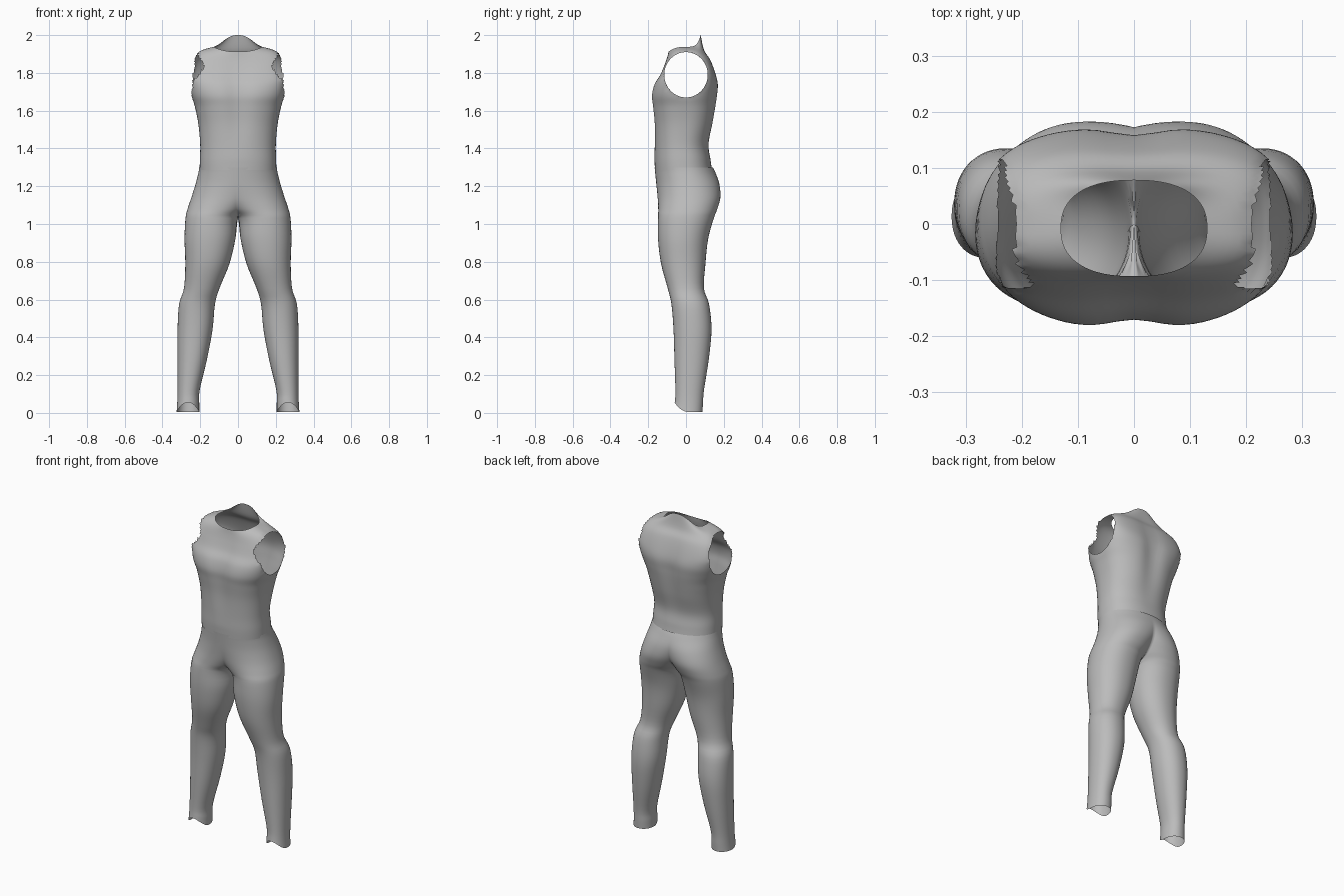
import bpy, bmesh, math

if "Cube" in bpy.data.objects:
    bpy.data.objects.remove(bpy.data.objects["Cube"], do_unlink=True)

fabric = bpy.data.materials.new("grey fabric")
fabric.use_nodes = True
GREY = (0.5, 0.5, 0.5, 1)
fabric.diffuse_color = GREY
fabric.node_tree.nodes["Principled BSDF"].inputs["Base Color"].default_value = GREY


def smooth_rows(rows, steps):
    """Catmull-Rom interpolation between key cross-sections."""
    out = []
    for i in range(len(rows) - 1):
        a, b, c, d = (rows[max(0, min(len(rows) - 1, i + k))] for k in (-1, 0, 1, 2))
        for s in range(steps):
            t = s / steps
            out.append([0.5 * (2*q + (r - p)*t + (2*p - 5*q + 4*r - u)*t*t
                               + (3*q - p - 3*r + u)*t**3)
                        for p, q, r, u in zip(a, b, c, d)])
    return out + [list(rows[-1])]


def power(v, n):
    return math.copysign(abs(v) ** (2 / n), v)


def loft(rings):
    bm = bmesh.new()
    grid = [[bm.verts.new(p) for p in ring] for ring in rings]
    for low, high in zip(grid, grid[1:]):
        for j in range(len(low) - 1):
            bm.faces.new((low[j], low[j + 1], high[j + 1], high[j]))
    bmesh.ops.remove_doubles(bm, verts=bm.verts, dist=0.0005)
    return bm


def finish(bm, name):
    mesh = bpy.data.meshes.new(name)
    bm.to_mesh(mesh)
    bm.free()
    mesh.materials.append(fabric)
    for face in mesh.polygons:
        face.use_smooth = True
    obj = bpy.data.objects.new(name, mesh)
    bpy.context.collection.objects.link(obj)
    return obj


# Torso: side z, front z, back z, half width, front y, back y, squareness, skew, dent
torso_keys = [
    (1.285, 1.285, 1.285, .203, -.164, .138, 2.3, 0, 0),
    (1.34, 1.34, 1.34, .202, -.167, .130, 2.3, 0, 0),
    (1.42, 1.42, 1.42, .200, -.168, .122, 2.3, 0, .003),
    (1.53, 1.53, 1.53, .210, -.172, .146, 2.4, 0, .01),
    (1.62, 1.62, 1.62, .228, -.181, .162, 2.5, 0, .014),
    (1.68, 1.68, 1.68, .245, -.186, .170, 2.6, .05, .016),
    (1.74, 1.74, 1.74, .250, -.170, .172, 2.9, .12, .014),
    (1.80, 1.79, 1.80, .250, -.138, .157, 3.2, .18, .01),
    (1.87, 1.84, 1.87, .235, -.116, .130, 3.2, .15, .006),
    (1.915, 1.88, 1.92, .200, -.102, .098, 2.9, .08, .003),
    (1.938, 1.912, 2.0, .130, -.093, .078, 2.4, 0, 0),
]
SEGMENTS = 96
rings = []
for zs, zf, zb, w, yf, yb, n, skew, dent in smooth_rows(torso_keys, 5):
    ring = []
    for j in range(SEGMENTS + 1):
        a = 2 * math.pi * j / SEGMENTS
        c, s = math.cos(a), math.sin(a)
        mid, half = (yf + yb) / 2, (yb - yf) / 2
        x, y = w * power(c, n), mid + half * power(s, n)
        x += math.copysign(skew * y * abs(power(c, n)), c)
        y -= math.copysign(dent * math.exp(-(x / .06) ** 2), s) * abs(s)
        z = zs + (zb - zs) * s**4 if s > 0 else zs + (zf - zs) * s**2
        ring.append((x, y, z))
    rings.append(ring)
bm = loft(rings)

# Armholes: remove the side faces and round off the opening
HOLE_Y, HOLE_Z, RY, RZ = 0, 1.79, .115, .12


def reach(p):
    return math.hypot((p.y - HOLE_Y) / RY, (p.z - HOLE_Z) / RZ)


side_faces = [f for f in bm.faces if abs(f.calc_center_median().x) > .15
              and reach(f.calc_center_median()) < 1]
rim = {v for f in side_faces for v in f.verts}
bmesh.ops.delete(bm, geom=side_faces, context="FACES")
for v in rim:
    if v.is_valid and v.link_faces:
        k = reach(v.co)
        v.co.y = HOLE_Y + (v.co.y - HOLE_Y) / k
        v.co.z = HOLE_Z + (v.co.z - HOLE_Z) / k
finish(bm, "sleeveless_top")

# Leg: z, outer x, inner x front, inner x back, front y, back y, front hem lift
leg_keys = [
    (.005, .325, .205, .205, -.060, .087, .05),
    (.05, .322, .205, .205, -.058, .090, .02),
    (.12, .320, .203, .203, -.056, .095, 0),
    (.28, .320, .165, .165, -.061, .120, 0),
    (.44, .320, .135, .135, -.066, .135, 0),
    (.575, .312, .122, .122, -.077, .122, 0),
    (.66, .286, .098, .098, -.097, .095, 0),
    (.79, .279, .045, .045, -.132, .103, 0),
    (.92, .283, .014, .014, -.148, .117, 0),
    (1.03, .278, 0, 0, -.148, .147, 0),
    (1.08, .267, -.06, -.03, -.147, .166, 0),
    (1.14, .247, -.14, -.07, -.150, .182, 0),
    (1.21, .225, -.20, -.13, -.157, .177, 0),
    (1.27, .210, -.208, -.20, -.163, .157, 0),
    (1.30, .205, -.205, -.205, -.166, .143, 0),
]
HALF, N = 28, 2.15
rings = []
for z, outer, in_f, in_b, yf, yb, lift in smooth_rows(leg_keys, 4):
    ring = []
    for j in range(-HALF, HALF + 1):
        inner = max(in_f if j < 0 else in_b, -outer)
        cx, rx = (outer + inner) / 2, (outer - inner) / 2
        # above the crotch the section stops at the centre line
        end = math.pi if inner >= 0 else math.acos(-((cx / rx) ** (N / 2)))
        a = end * j / HALF
        x = cx + rx * power(math.cos(a), N)
        y = (yf + yb) / 2 + (yb - yf) / 2 * power(math.sin(a), N)
        ring.append((0 if x < .004 else x, y, z + lift * max(0, -math.sin(a)) ** 2))
    rings.append(ring)
trousers = finish(loft(rings), "trousers")
mirror = trousers.modifiers.new("other_leg", "MIRROR")
mirror.merge_threshold = .001
